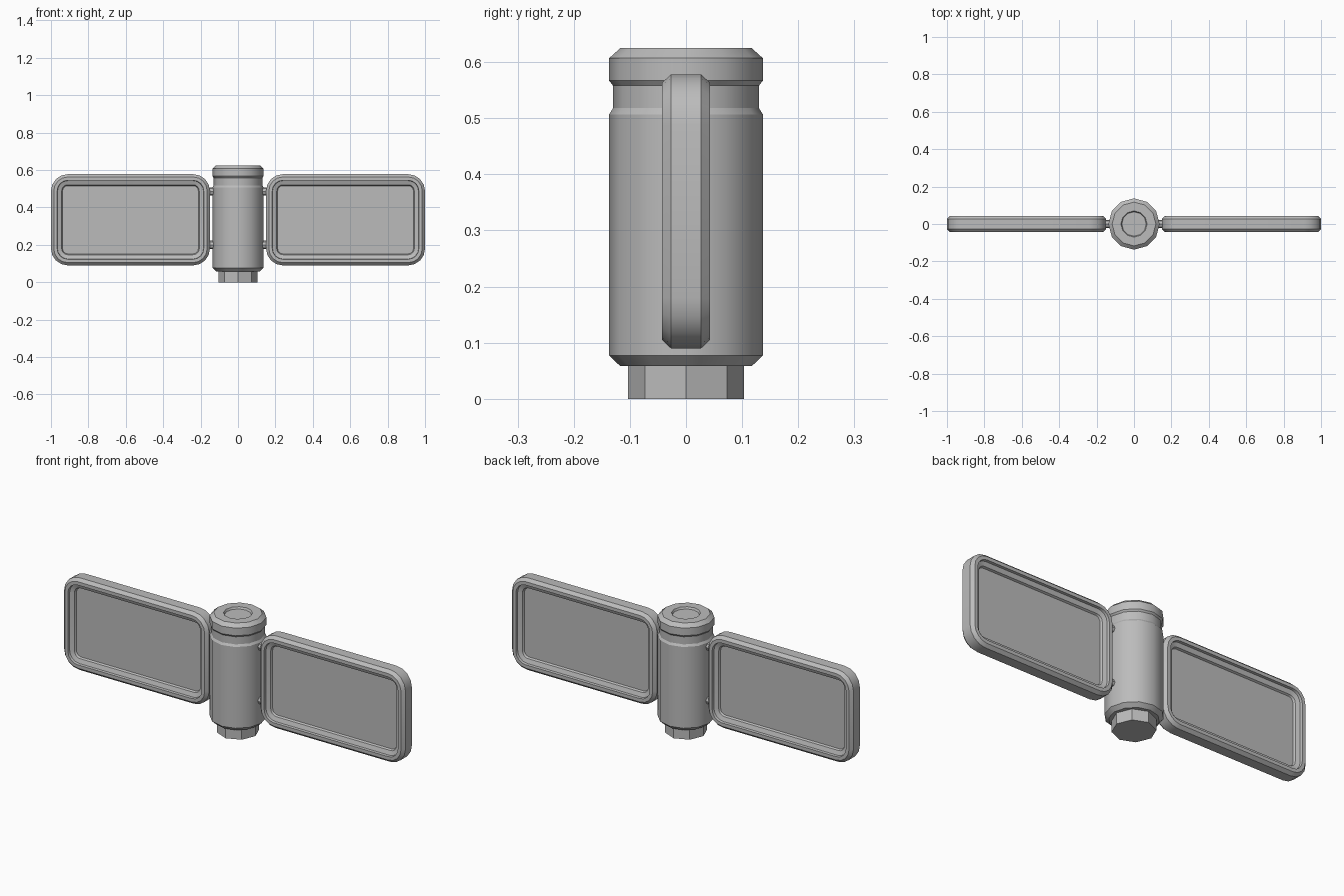
import bpy, bmesh, math
from mathutils import Vector

cube = bpy.data.objects.get("Cube")
if cube:
    bpy.data.objects.remove(cube, do_unlink=True)

grey = bpy.data.materials.new("satellite grey")
grey.use_nodes = True
colour = (0.5, 0.5, 0.5, 1)
grey.diffuse_color = colour
grey.node_tree.nodes["Principled BSDF"].inputs["Base Color"].default_value = colour


def loft(name, rings, smooth=30):
    """Skin a stack of equal-length rings and cap both ends."""
    bm = bmesh.new()
    loops = [[bm.verts.new(p) for p in ring] for ring in rings]
    n = len(loops[0])
    for a, b in zip(loops, loops[1:]):
        for i in range(n):
            j = (i + 1) % n
            bm.faces.new((a[i], a[j], b[j], b[i]))
    bm.faces.new(loops[0][::-1])
    bm.faces.new(loops[-1])
    bmesh.ops.recalc_face_normals(bm, faces=bm.faces)
    mesh = bpy.data.meshes.new(name)
    bm.to_mesh(mesh)
    bm.free()
    mesh.materials.append(grey)
    obj = bpy.data.objects.new(name, mesh)
    bpy.context.collection.objects.link(obj)
    bpy.ops.object.select_all(action='DESELECT')
    obj.select_set(True)
    bpy.context.view_layer.objects.active = obj
    bpy.ops.object.shade_smooth_by_angle(angle=math.radians(smooth))
    return obj


def lathe(name, profile, sides):
    turn = 2 * math.pi / sides
    return loft(name, [[(r * math.cos(i * turn), r * math.sin(i * turn), z)
                        for i in range(sides)] for r, z in profile], 31)


def rounded_ring(cx, cz, half_w, half_h, radius, inset, y, steps=4):
    """Rounded rectangle in the xz plane, shrunk by inset."""
    pts = []
    for k, (sx, sz) in enumerate(((1, 1), (-1, 1), (-1, -1), (1, -1))):
        for s in range(steps + 1):
            a = (k + s / steps) * math.pi / 2
            r = radius - inset
            pts.append((cx + sx * (half_w - radius) + r * math.cos(a), y,
                        cz + sz * (half_h - radius) + r * math.sin(a)))
    return pts


# Central body with bevelled ends, a neck groove and a dished top
lathe("body", [(0.1, 0.058), (0.117, 0.058), (0.137, 0.077), (0.137, 0.507),
               (0.13, 0.518), (0.13, 0.558), (0.137, 0.567), (0.137, 0.607),
               (0.117, 0.625), (0.07, 0.625), (0.065, 0.615)], 12)
lathe("foot", [(0.103, 0), (0.103, 0.07)], 8)

# Side panels: outer bevel, front rim, sloped inner edge and recessed sheet
half_section = [(0.062, 0.012), (0.057, 0.022), (0.035, 0.03), (0.033, 0.043),
                (0.015, 0.043), (0, 0.027)]
section = [(d, -y) for d, y in half_section] + [(d, y) for d, y in half_section[::-1]]
for side, label in ((1, "left"), (-1, "right")):
    loft(label + "_panel", [rounded_ring(side * 0.575, 0.334, 0.425, 0.244, 0.09, d, y)
                            for d, y in section], 25)
    # Hinge pins joining the panel to the body
    for z, level in ((0.2, "lower"), (0.485, "upper")):
        pin = lathe(f"{label}_{level}_pin", [(0.022, 0.1), (0.022, 0.165)], 8)
        pin.rotation_euler.y = side * math.pi / 2
        pin.location.z = z
